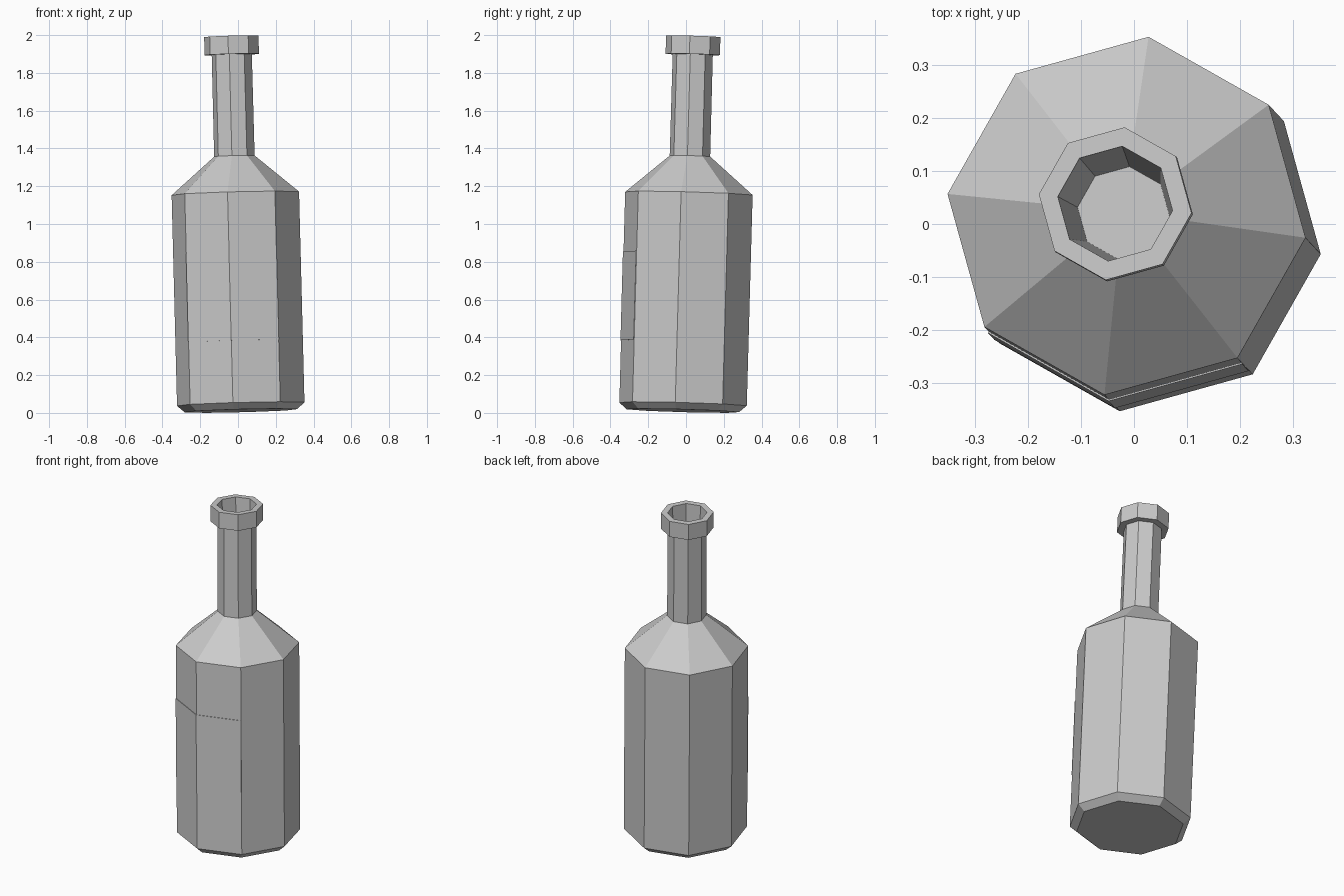
import bpy, bmesh, math
from mathutils import Matrix, Vector

cube = bpy.data.objects.get("Cube")
if cube:
    bpy.data.objects.remove(cube)

SIDES = 8
TURN = math.radians(38)
# Slight lean of the whole bottle, pivoting about its base
AXIS = Vector((-0.0257, 0.0277, 1))
LEAN = (Matrix.Translation((0.0155, -0.0165, 0.0115))
        @ Vector((0, 0, 1)).rotation_difference(AXIS).to_matrix().to_4x4())


def make_material(name, colour):
    mat = bpy.data.materials.new(name)
    mat.use_nodes = True
    mat.diffuse_color = colour
    mat.node_tree.nodes["Principled BSDF"].inputs["Base Color"].default_value = colour
    return mat


def corner(bm, radius, z, i):
    a = TURN + i * math.tau / SIDES
    return bm.verts.new((radius * math.cos(a), radius * math.sin(a), z))


def finish(bm, name, mat):
    bm.transform(LEAN)
    mesh = bpy.data.meshes.new(name)
    bm.to_mesh(mesh)
    bm.free()
    mesh.materials.append(mat)
    obj = bpy.data.objects.new(name, mesh)
    bpy.context.collection.objects.link(obj)
    return obj


grey = make_material("grey", (0.6, 0.6, 0.6, 1))

# Bottle: base chamfer, body, shoulder, neck, collar and open mouth
profile = [(0.30, 0), (0.34, 0.035), (0.34, 1.151), (0.108, 1.349),
           (0.107, 1.887), (0.145, 1.887), (0.145, 1.983),
           (0.109, 1.983), (0.088, 1.350)]
bm = bmesh.new()
rings = [[corner(bm, r, z, i) for i in range(SIDES)] for r, z in profile]
for low, high in zip(rings, rings[1:]):
    for i in range(SIDES):
        j = (i + 1) % SIDES
        bm.faces.new((low[i], low[j], high[j], high[i]))
bm.faces.new(rings[0][::-1])
bm.faces.new(rings[-1])
finish(bm, "bottle", grey)

# Thin label wrapped over two front panels
bm = bmesh.new()
low, high = ([corner(bm, 0.34, z, i) for i in (4, 5, 6)] for z in (0.365, 0.835))
for i in range(2):
    bm.faces.new((low[i], low[i + 1], high[i + 1], high[i]))
label = finish(bm, "label", grey)
solid = label.modifiers.new("thickness", "SOLIDIFY")
solid.thickness = 0.003
solid.offset = 1
solid.use_even_offset = True
